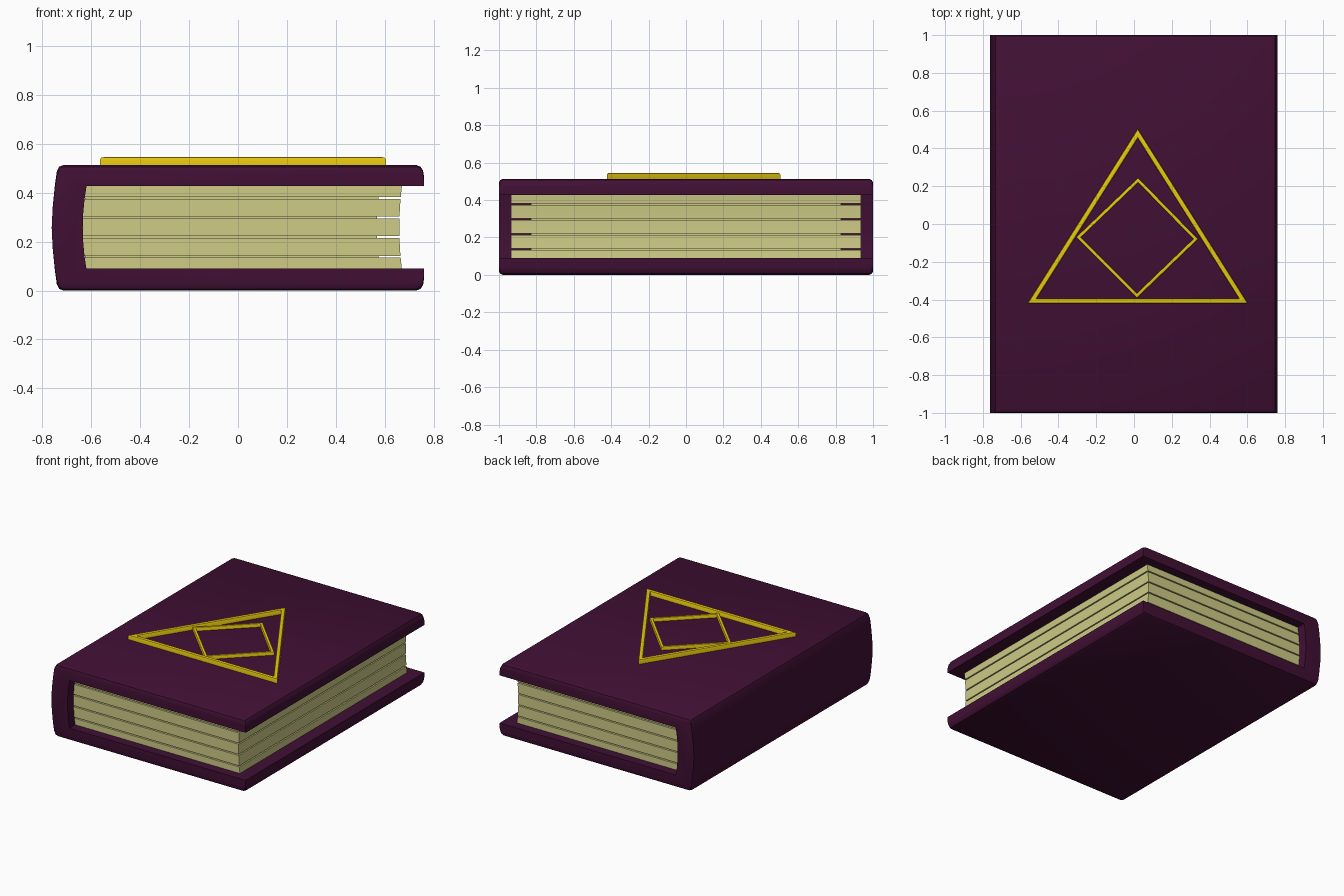
import bpy, bmesh, math
from mathutils import Vector

if "Cube" in bpy.data.objects:
    bpy.data.objects.remove(bpy.data.objects["Cube"])


def material(name, color):
    m = bpy.data.materials.new(name)
    m.diffuse_color = (*color, 1)
    m.use_nodes = True
    m.node_tree.nodes["Principled BSDF"].inputs["Base Color"].default_value = m.diffuse_color
    return m


LEATHER = material("leather", (0.052, 0.005, 0.034))
PAPER = material("paper", (0.62, 0.60, 0.24))
GOLD = material("gold", (0.80, 0.58, 0.005))
MID = 0.2565


def loft(bm, sections, closed=False):
    """Skin equal-length loops; cap the ends, or join last to first if closed."""
    rings = [[bm.verts.new(p) for p in s] for s in sections]
    pairs = list(zip(rings, rings[1:]))
    if closed:
        pairs.append((rings[-1], rings[0]))
    else:
        bm.faces.new(rings[0])
        bm.faces.new(rings[-1][::-1])
    for a, b in pairs:
        for i in range(len(a)):
            j = (i + 1) % len(a)
            bm.faces.new((a[i], a[j], b[j], b[i]))


def finish(bm, name, mat):
    bmesh.ops.recalc_face_normals(bm, faces=bm.faces)
    me = bpy.data.meshes.new(name)
    bm.to_mesh(me)
    bm.free()
    me.materials.append(mat)
    ob = bpy.data.objects.new(name, me)
    bpy.context.collection.objects.link(ob)
    bpy.ops.object.select_all(action='DESELECT')
    ob.select_set(True)
    bpy.context.view_layer.objects.active = ob
    bpy.ops.object.shade_smooth_by_angle(angle=math.radians(30))


def spine_inner(z):
    return -0.635 + 0.015 * ((z - MID) / 0.1675) ** 2


# Cover: C-shaped profile, upper half of the outside then mirrored below
outer_half = [(0.76, 0.47), (0.757, 0.49), (0.747, 0.506), (0.73, 0.513),
              (-0.715, 0.513), (-0.732, 0.506), (-0.741, 0.488),
              (-0.749, 0.43), (-0.758, 0.34)]
outer = outer_half + [(-0.762, MID)] + [(x, 2 * MID - z) for x, z in outer_half[::-1]]
inner = [(0.76, 0.09)] + [(spine_inner(z), z) for z in
                          (0.09, 0.14, 0.20, MID, 0.313, 0.373, 0.427)] + [(0.76, 0.427)]


def cover_section(y, inset):
    s = 1 - inset / MID
    return ([(x, y, MID + (z - MID) * s) for x, z in outer]
            + [(x, y, z) for x, z in inner])


ends = [(1, 0.02), (0.994, 0.007), (0.98, 0)]
bm = bmesh.new()
loft(bm, [cover_section(-y, d) for y, d in ends]
     + [cover_section(y, d) for y, d in ends[::-1]])
finish(bm, "cover", LEATHER)


# Pages: five slabs with a concave fore edge, plus a recessed core between them
def slab(bm, z0, z1, half_depth, back=0.0):
    zs = [z0 + (z1 - z0) * k / 3 for k in range(4)]
    right = [(0.66 + 0.01 * ((z - MID) / 0.1675) ** 2 - back, z) for z in zs]
    left = [(spine_inner(z), z) for z in zs[::-1]]
    loft(bm, [[(x, y, z) for x, z in right + left] for y in (-half_depth, half_depth)])


bm = bmesh.new()
cuts = [0.086, 0.138, 0.218, 0.298, 0.378, 0.431]
for a, b in zip(cuts, cuts[1:]):
    slab(bm, a + 0.004, b - 0.004, 0.935)
finish(bm, "page_sections", PAPER)
bm = bmesh.new()
slab(bm, 0.1, 0.415, 0.83, 0.092)
finish(bm, "page_core", PAPER)


# Emblem: mitred frames with a bevelled cross-section
def frame(name, corners, width, top, bevel):
    pts = [Vector(c) for c in corners]
    n = len(pts)
    base = 0.505
    profile = [(0, base), (0, top - bevel), (bevel * 0.3, top - bevel * 0.3), (bevel, top),
               (width - bevel, top), (width - bevel * 0.3, top - bevel * 0.3),
               (width, top - bevel), (width, base)]
    sections = []
    for i, p in enumerate(pts):
        u = (p - pts[i - 1]).normalized()
        v = (pts[(i + 1) % n] - p).normalized()
        # inward mitre direction for counter-clockwise corners
        nu, nv = Vector((-u.y, u.x)), Vector((-v.y, v.x))
        m = (nu + nv) / (1 + nu.dot(nv))
        sections.append([((p + m * d).x, (p + m * d).y, z) for d, z in profile])
    bm = bmesh.new()
    loft(bm, sections, closed=True)
    finish(bm, name, GOLD)


frame("triangle_emblem", [(-0.565, -0.422), (0.605, -0.422), (0.02, 0.505)], 0.028, 0.546, 0.01)
frame("diamond_emblem", [(0.015, -0.393), (0.34, -0.08), (0.022, 0.245), (-0.307, -0.07)],
      0.019, 0.538, 0.006)
